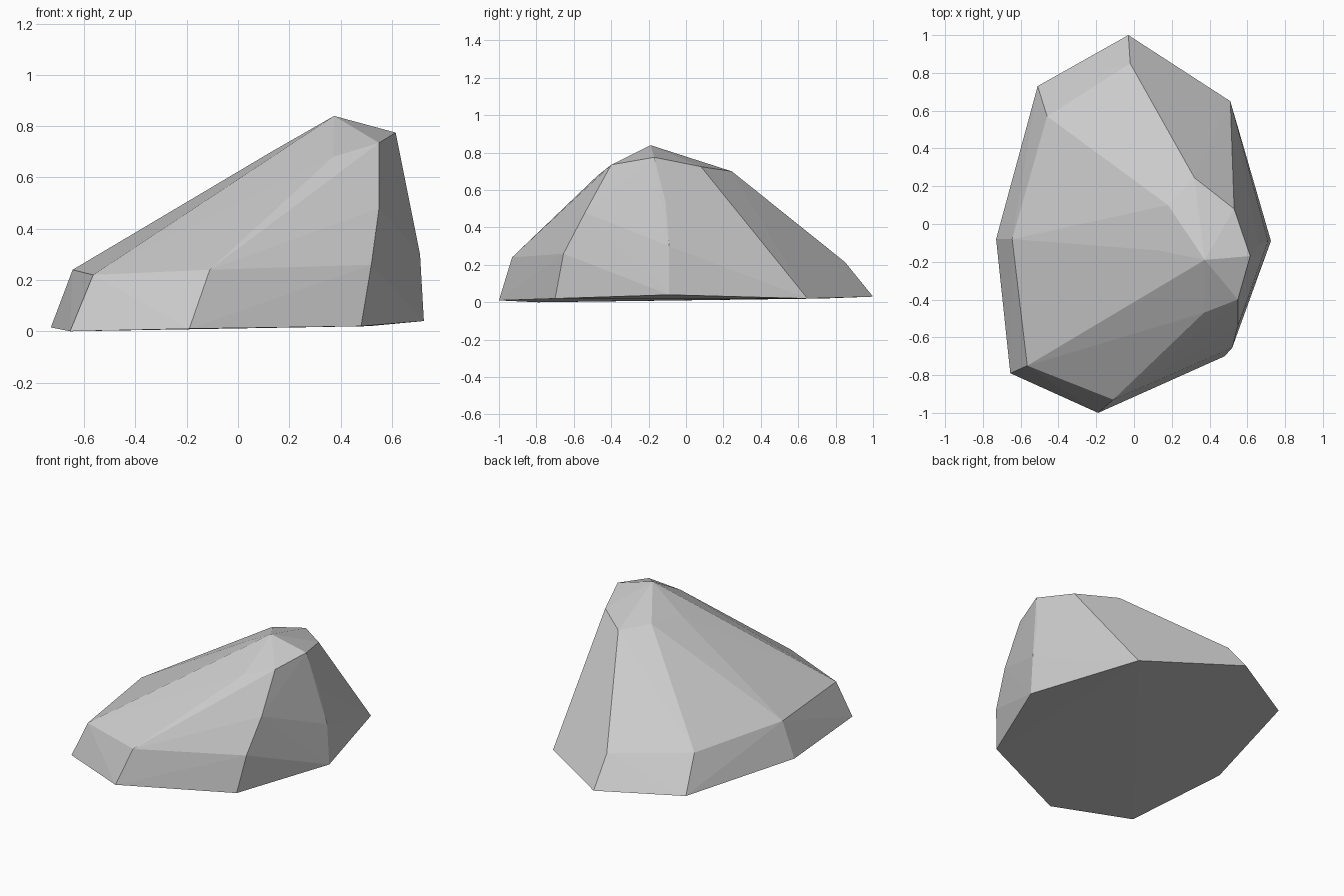
import bpy, bmesh

# Faceted boulder: stacked outlines wrapped in a convex skin
foot = [(-0.03, 1.0, 0.03), (0.51, 0.65, 0.02), (0.725, -0.09, 0.04), (0.48, -0.70, 0.02),
        (-0.19, -1.0, 0.01), (-0.655, -0.79, 0.0), (-0.73, -0.08, 0.015), (-0.51, 0.73, 0.02)]
shoulder = [(-0.02, 0.85, 0.215), (0.71, -0.09, 0.30), (0.52, -0.655, 0.26),
            (-0.11, -0.93, 0.24), (-0.565, -0.75, 0.22), (-0.645, -0.08, 0.24),
            (-0.46, 0.57, 0.23)]
crown = [(0.32, 0.245, 0.70), (0.53, 0.08, 0.725), (0.615, -0.17, 0.775),
         (0.66, -0.11, 0.54), (0.55, -0.54, 0.48), (0.55, -0.40, 0.735),
         (0.37, -0.47, 0.68), (0.13, -0.14, 0.70), (0.18, 0.10, 0.725), (0.375, -0.19, 0.84)]

bm = bmesh.new()
for p in foot + shoulder + crown:
    bm.verts.new(p)
hull = bmesh.ops.convex_hull(bm, input=bm.verts[:])
loose = [v for v in bm.verts if not v.link_faces]
bmesh.ops.delete(bm, geom=loose, context='VERTS')
bmesh.ops.recalc_face_normals(bm, faces=bm.faces[:])

mesh = bpy.data.meshes.new("rock")
bm.to_mesh(mesh)
bm.free()
rock = bpy.data.objects.new("rock", mesh)
bpy.context.collection.objects.link(rock)
